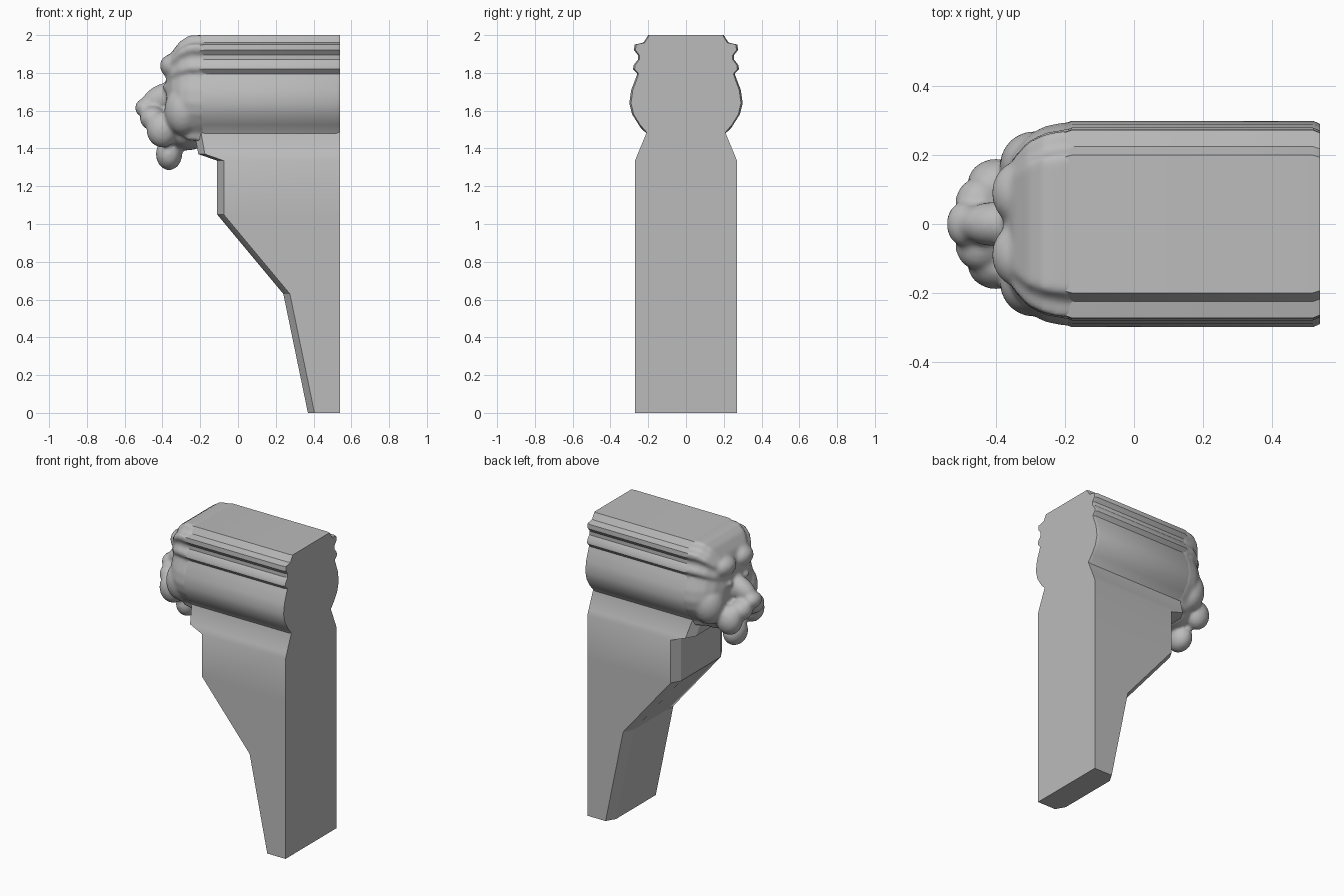
import bpy, bmesh, math
from mathutils import Matrix, Vector

cube = bpy.data.objects.get("Cube")
if cube:
    bpy.data.objects.remove(cube, do_unlink=True)

stone = bpy.data.materials.new("grey stone")
stone.use_nodes = True
GREY = (0.5, 0.5, 0.5, 1)
stone.diffuse_color = GREY
stone.node_tree.nodes["Principled BSDF"].inputs["Base Color"].default_value = GREY


def loft(bm, rings):
    """Skin a list of closed rings and cap both ends."""
    rows = [[bm.verts.new(p) for p in ring] for ring in rings]
    n = len(rows[0])
    faces = [bm.faces.new((a[i], a[(i + 1) % n], b[(i + 1) % n], b[i]))
             for a, b in zip(rows, rows[1:]) for i in range(n)]
    faces += [bm.faces.new(rows[0]), bm.faces.new(rows[-1])]
    bmesh.ops.recalc_face_normals(bm, faces=faces)


def blob(bm, x, y, z, rx, ry, rz, tilt=0):
    """Ellipsoid, mirrored when it lies off the centre line."""
    for side in ((1, -1) if y else (1,)):
        m = (Matrix.Translation((x, y * side, z)) @ Matrix.Rotation(math.radians(tilt), 4, 'Y')
             @ Matrix.Diagonal((rx, ry, rz, 1)))
        bmesh.ops.create_uvsphere(bm, u_segments=24, v_segments=16, radius=1, matrix=m)


def finish(bm, name, angle):
    mesh = bpy.data.meshes.new(name)
    bm.to_mesh(mesh)
    bm.free()
    ob = bpy.data.objects.new(name, mesh)
    bpy.context.collection.objects.link(ob)
    mesh.materials.append(stone)
    bpy.ops.object.select_all(action='DESELECT')
    ob.select_set(True)
    bpy.context.view_layer.objects.active = ob
    bpy.ops.object.shade_smooth_by_angle(angle=math.radians(angle))
    return ob


# Bracket: stepped support with chamfered front edges (z, front x, half width)
BACK = 0.54
stations = [(0, .37, .27), (.63, .24, .27), (1.05, -.11, .27), (1.335, -.11, .27),
            (1.37, -.21, .256), (1.48, -.23, .21), (1.6, -.23, .21)]
bm = bmesh.new()
rings = []
for z, x, w in stations:
    half = [(BACK, w), (x + .035, w), (x, w - .06)]
    rings.append([(px, py, z) for px, py in half] + [(px, -py, z) for px, py in reversed(half)])
loft(bm, rings)
finish(bm, "support_bracket", 25)

# Moulded block: half section (y, z) swept along x
section = [(.2, 1.44), (.21, 1.48), (.25, 1.525), (.285, 1.58), (.3, 1.64), (.29, 1.71),
           (.267, 1.77), (.258, 1.795), (.28, 1.82), (.278, 1.84), (.255, 1.87),
           (.255, 1.895), (.275, 1.92), (.273, 1.95), (.225, 1.96), (.2, 2)]
PIVOT = 1.72


def ring(x, sy, sz):
    half = [(x, y * sy, PIVOT + (z - PIVOT) * sz) for y, z in section]
    return half + [(px, -py, pz) for px, py, pz in reversed(half)]


bm = bmesh.new()
loft(bm, [ring(BACK, .97, 1), ring(.52, 1, 1), ring(-.18, 1, 1), ring(-.22, .95, .97)])
finish(bm, "moulded_block", 35)

# Lion head: rounded end of the block merged with muscle forms
bm = bmesh.new()
loft(bm, [ring(-.12, .97, .97), ring(-.2, .99, 1), ring(-.26, .95, .99), ring(-.31, .86, .87),
          ring(-.35, .7, .68), ring(-.38, .45, .4)])
blob(bm, -.33, .09, 1.83, .085, .095, .07, 20)      # brows
blob(bm, -.29, .17, 1.60, .1, .1, .13)              # cheeks
blob(bm, -.40, 0, 1.67, .12, .065, .07, -25)        # nose bridge
blob(bm, -.495, 0, 1.615, .05, .065, .05)           # nose tip
blob(bm, -.45, .06, 1.56, .07, .075, .065)          # muzzle
blob(bm, -.40, .115, 1.50, .085, .075, .095)        # jowls
blob(bm, -.365, 0, 1.37, .07, .09, .085)            # chin
blob(bm, -.27, 0, 1.48, .12, .17, .09)              # throat
blob(bm, -.375, .085, 1.725, .025, .03, .02)        # eyes
head = finish(bm, "lion_head", 180)
remesh = head.modifiers.new("merge", 'REMESH')
remesh.mode = 'VOXEL'
remesh.voxel_size = .011
remesh.use_smooth_shade = True
soften = head.modifiers.new("soften", 'SMOOTH')
soften.factor = .5
soften.iterations = 6
